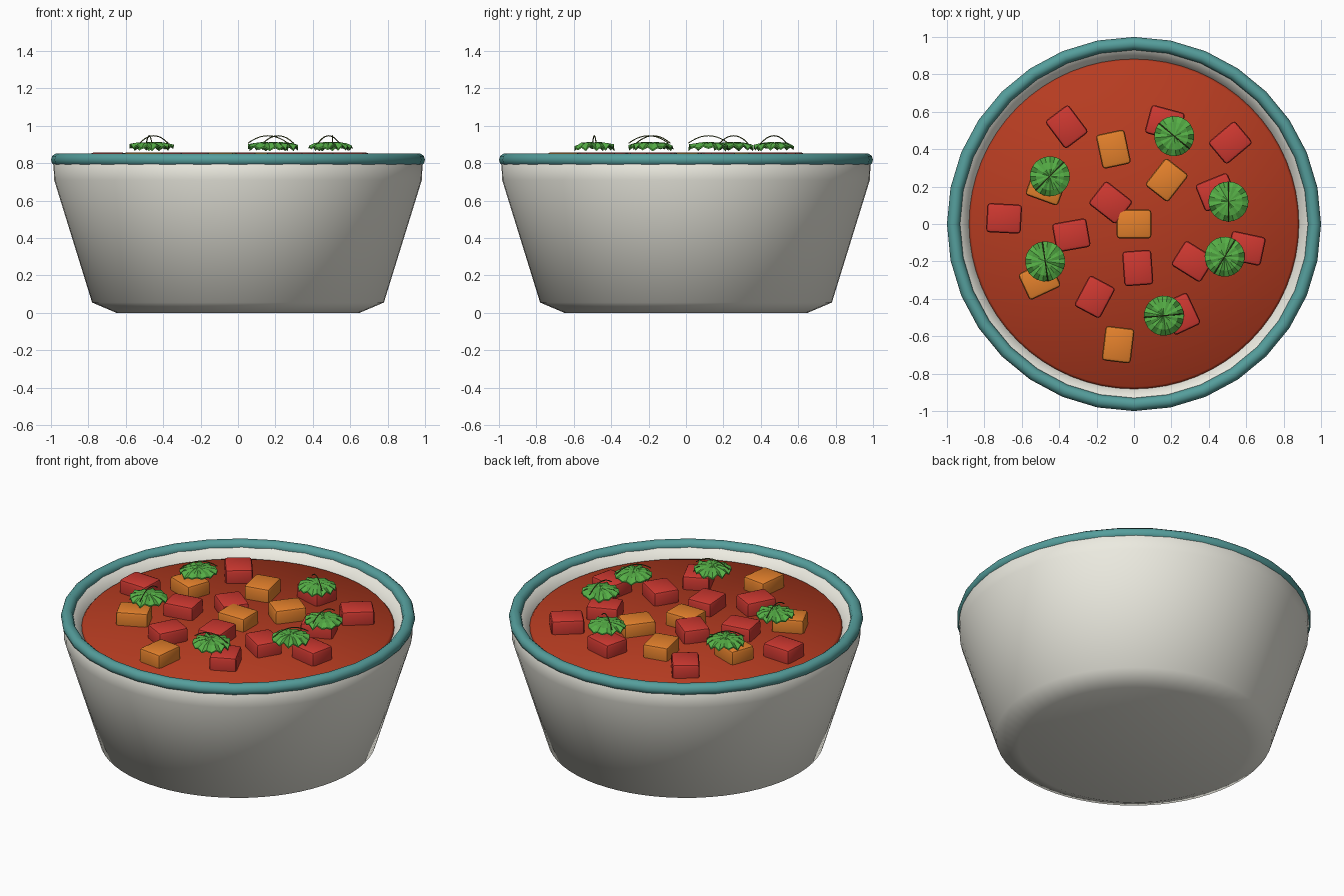
import bpy, bmesh, math, random
from mathutils import Matrix

if "Cube" in bpy.data.objects:
    bpy.data.objects.remove(bpy.data.objects["Cube"])

random.seed(4)


def material(name, rgb):
    m = bpy.data.materials.new(name)
    m.diffuse_color = (*rgb, 1)
    m.use_nodes = True
    m.node_tree.nodes["Principled BSDF"].inputs["Base Color"].default_value = m.diffuse_color
    return m


CREAM = material("cream", (0.84, 0.83, 0.75))
TEAL = material("teal", (0.09, 0.34, 0.33))
BROTH = material("broth", (0.47, 0.045, 0.015))
RED = material("red_chunk", (0.62, 0.04, 0.03))
ORANGE = material("orange_chunk", (0.78, 0.22, 0.025))
GREEN = material("leaf_green", (0.09, 0.42, 0.06))
VEIN = material("vein_green", (0.1, 0.13, 0.03))


def finish(obj, mat, angle=None):
    obj.data.materials.append(mat)
    if angle:
        bpy.ops.object.select_all(action='DESELECT')
        obj.select_set(True)
        bpy.context.view_layer.objects.active = obj
        bpy.ops.object.shade_smooth_by_angle(angle=math.radians(angle))
    return obj


def mesh_object(name, bm):
    bmesh.ops.recalc_face_normals(bm, faces=bm.faces)
    me = bpy.data.meshes.new(name)
    bm.to_mesh(me)
    bm.free()
    obj = bpy.data.objects.new(name, me)
    bpy.context.collection.objects.link(obj)
    return obj


def lathe(name, profile, sides, mat, angle):
    bm = bmesh.new()
    verts = [bm.verts.new((r, 0, z)) for r, z in profile]
    edges = [bm.edges.new(p) for p in zip(verts, verts[1:])]
    bmesh.ops.spin(bm, geom=verts + edges, cent=(0, 0, 0), axis=(0, 0, 1),
                   angle=2 * math.pi, steps=sides)
    bmesh.ops.remove_doubles(bm, verts=bm.verts, dist=1e-4)
    return finish(mesh_object(name, bm), mat, angle)


# Bowl, rim and soup
lathe("bowl", [(0, 0), (0.65, 0), (0.78, 0.055), (0.983, 0.71), (0.987, 0.8),
               (0.965, 0.83), (0.935, 0.825), (0.88, 0.755), (0.72, 0.1), (0, 0.07)],
      64, CREAM, 50)
bpy.ops.mesh.primitive_torus_add(major_radius=0.965, minor_radius=0.035,
                                 major_segments=32, minor_segments=10,
                                 location=(0, 0, 0.818))
rim = bpy.context.object
rim.name = "rim"
finish(rim, TEAL, 60)
lathe("soup", [(0, 0.66), (0.85, 0.66), (0.882, 0.69), (0.882, 0.76), (0.87, 0.774), (0, 0.776)],
      64, BROTH, 50)


# Vegetable chunks: x, y, turn in degrees
def chunk(name, x, y, turn, mat):
    bm = bmesh.new()
    bmesh.ops.create_cube(bm, size=1)
    bmesh.ops.scale(bm, vec=(0.186, 0.156, 0.12), verts=bm.verts)
    bmesh.ops.bevel(bm, geom=bm.edges[:], offset=0.018, segments=2,
                    profile=0.5, affect='EDGES')
    obj = finish(mesh_object(name, bm), mat, 40)
    obj.location = (x, y, 0.797)
    obj.rotation_euler.z = math.radians(turn)


reds = [(-.36, .52, 127), (.165, .54, -15), (.515, .435, 40), (.44, .17, 22),
        (.6, -.13, -12), (.315, -.2, -32), (.25, -.48, 115), (.02, -.235, 94),
        (-.21, -.39, 62), (-.335, -.06, 10), (-.125, .115, -38), (-.695, .03, -3)]
oranges = [(-.11, .4, 102), (.175, .235, 52), (0, 0, 0), (-.47, .2, -20),
           (-.505, -.3, 25), (-.085, -.645, 83)]
for i, p in enumerate(reds):
    chunk(f"red_chunk_{i}", *p, RED)
for i, p in enumerate(oranges):
    chunk(f"orange_chunk_{i}", *p, ORANGE)


# Herb leaves: crinkled round blade with an arched vein
def leaf(i, x, y, turn):
    place = Matrix.Translation((x, y, 0)) @ Matrix.Rotation(math.radians(turn), 4, 'Z')
    bm = bmesh.new()
    n = 24
    layers = []
    rings = [(0.04, 0.91, 0.003), (0.075, 0.905, 0.005), (0.107, 0.888, 0.017)]
    offsets = [[random.uniform(-j, j) * 0.5 + (j if k % 2 else -j) * 0.5
                for k in range(n)] for _, _, j in rings]
    for drop in (0, 0.008):
        centre = bm.verts.new((0, 0, 0.912 - drop))
        loops = [[bm.verts.new((r * math.cos(2 * math.pi * k / n),
                                r * math.sin(2 * math.pi * k / n), z + off[k] - drop))
                  for k in range(n)] for (r, z, _), off in zip(rings, offsets)]
        for k in range(n):
            m = (k + 1) % n
            bm.faces.new((centre, loops[0][k], loops[0][m]))
            for a, b in zip(loops, loops[1:]):
                bm.faces.new((a[k], b[k], b[m], a[m]))
        layers.append(loops[-1])
    top, low = layers
    for k in range(n):
        m = (k + 1) % n
        bm.faces.new((top[k], low[k], low[m], top[m]))
    blade = finish(mesh_object(f"leaf_{i}", bm), GREEN)
    blade.matrix_world = place

    curve = bpy.data.curves.new(f"leaf_vein_{i}", 'CURVE')
    curve.dimensions = '3D'
    curve.bevel_depth = 0.003
    curve.bevel_resolution = 1
    curve.use_fill_caps = True
    spline = curve.splines.new('POLY')
    spline.points.add(10)
    for k, pt in enumerate(spline.points):
        t = k / 5 - 1
        pt.co = (0.107 * t, 0, 0.947 - 0.04 * t * t, 1)
    vein = bpy.data.objects.new(f"leaf_vein_{i}", curve)
    bpy.context.collection.objects.link(vein)
    curve.materials.append(VEIN)
    vein.matrix_world = place


for i, p in enumerate([(.215, .47, -40), (-.45, .255, 45), (.505, .12, 90),
                       (.485, -.175, 58), (.16, -.49, 5), (-.475, -.2, -82)]):
    leaf(i, *p)
